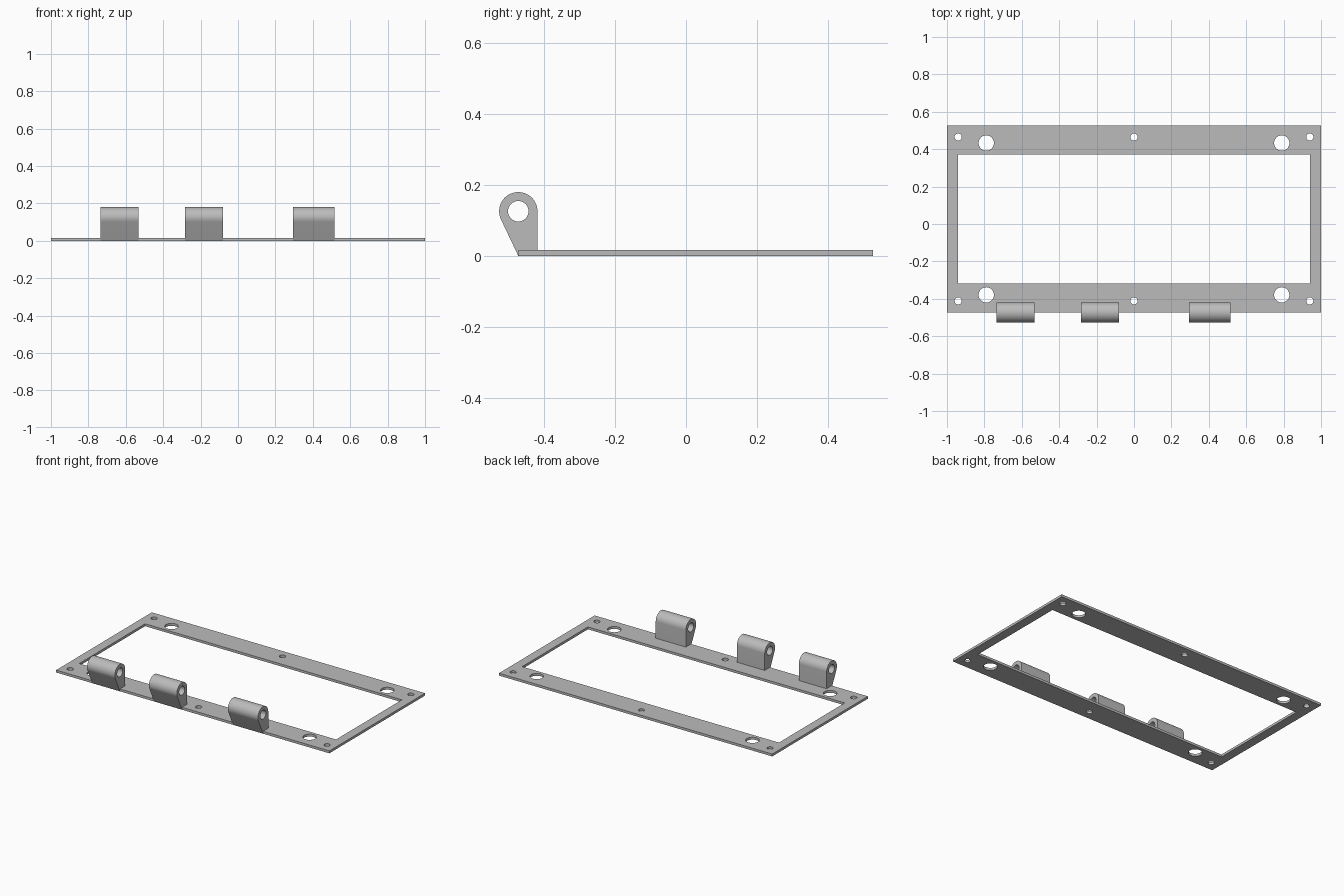
import bpy, bmesh
from math import pi, cos, sin, acos
from mathutils import Matrix

cube = bpy.data.objects.get("Cube")
if cube:
    bpy.data.objects.remove(cube, do_unlink=True)

grey = bpy.data.materials.new("metal grey")
grey.use_nodes = True
grey.diffuse_color = (0.5, 0.5, 0.5, 1)
grey.node_tree.nodes["Principled BSDF"].inputs["Base Color"].default_value = (0.5, 0.5, 0.5, 1)


def arc(cx, cy, r, start=0, end=2 * pi, steps=40):
    return [(cx + r * cos(start + (end - start) * i / steps),
             cy + r * sin(start + (end - start) * i / steps)) for i in range(steps + 1)]


def circle(cx, cy, r):
    return arc(cx, cy, r)[:-1]


def rect(x0, x1, y0, y1):
    return [(x0, y0), (x1, y0), (x1, y1), (x0, y1)]


def extruded(name, loops, depth, matrix):
    """Extrude an outline with holes, from 0 to depth along local z."""
    curve = bpy.data.curves.new(name, "CURVE")
    curve.dimensions = "2D"
    curve.fill_mode = "BOTH"
    curve.extrude = depth / 2
    for loop in loops:
        spline = curve.splines.new("POLY")
        spline.points.add(len(loop) - 1)
        for point, (x, y) in zip(spline.points, loop):
            point.co = (x, y, 0, 1)
        spline.use_cyclic_u = True
    temp = bpy.data.objects.new(name + " outline", curve)
    bpy.context.collection.objects.link(temp)
    graph = bpy.context.evaluated_depsgraph_get()
    mesh = bpy.data.meshes.new_from_object(temp.evaluated_get(graph))
    bpy.data.objects.remove(temp, do_unlink=True)

    # Weld caps to walls and place the part
    bm = bmesh.new()
    bm.from_mesh(mesh)
    bmesh.ops.remove_doubles(bm, verts=bm.verts, dist=1e-5)
    bmesh.ops.recalc_face_normals(bm, faces=bm.faces)
    bm.transform(matrix @ Matrix.Translation((0, 0, depth / 2)))
    bm.to_mesh(mesh)
    bm.free()
    mesh.materials.clear()
    mesh.materials.append(grey)
    obj = bpy.data.objects.new(name, mesh)
    bpy.context.collection.objects.link(obj)
    bpy.ops.object.select_all(action="DESELECT")
    obj.select_set(True)
    bpy.context.view_layer.objects.active = obj
    bpy.ops.object.shade_smooth_by_angle(angle=pi / 7)
    return obj


# Frame plate with window, screw holes and large holes
THICK, MID, FRONT = 0.016, 0.027, -0.473
loops = [rect(-1, 1, FRONT, 0.527), rect(-0.94, 0.94, MID - 0.344, MID + 0.344)]
for side in (-1, 1):
    loops += [circle(x, MID + side * 0.438, 0.019) for x in (-0.94, 0, 0.94)]
    loops += [circle(x, MID + side * 0.406, 0.041) for x in (-0.79, 0.79)]
extruded("frame_plate", loops, THICK, Matrix())

# Hinge knuckles: round top, upright back, slanted front tangent to the barrel
R, AXIS = 0.054, 0.126
tangent = 1.5 * pi - acos(R / AXIS)
profile = [(FRONT + R, THICK)] + arc(FRONT, AXIS, R, 0, tangent)
profile += [(FRONT, 0), (FRONT, THICK)]
pin_hole = circle(FRONT, AXIS, 0.029)
turn = Matrix(((0, 0, 1, 0), (1, 0, 0, 0), (0, 1, 0, 0), (0, 0, 0, 1)))
for name, x0, x1 in (("right", -0.736, -0.533), ("middle", -0.283, -0.079), ("left", 0.295, 0.515)):
    extruded("hinge_knuckle_" + name, [profile, pin_hole], x1 - x0,
             Matrix.Translation((x0, 0, 0)) @ turn)
